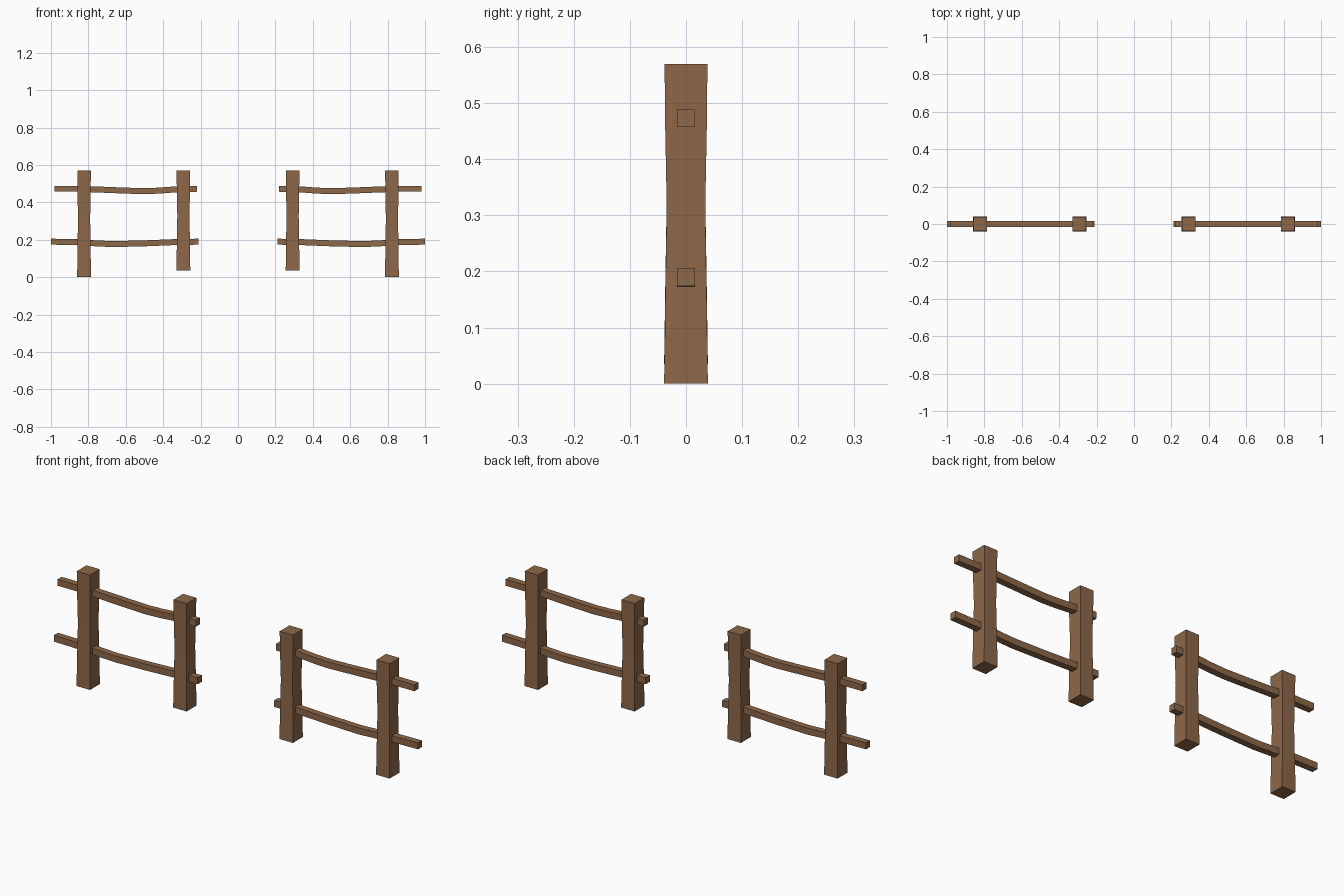
import bpy
import bmesh
from mathutils import Vector

cube = bpy.data.objects.get("Cube")
if cube:
    bpy.data.objects.remove(cube, do_unlink=True)

# Single weathered wood colour
wood = bpy.data.materials.new("brown_wood")
wood.use_nodes = True
colour = (0.270, 0.138, 0.067, 1)
wood.diffuse_color = colour
shader = wood.node_tree.nodes["Principled BSDF"]
shader.inputs["Base Color"].default_value = colour
shader.inputs["Roughness"].default_value = 0.9


def beam(name, sections, u, v):
    """Square beam lofted through (centre, half_u, half_v) sections, mirrored across x."""
    u, v = Vector(u), Vector(v)
    bm = bmesh.new()
    rings = []
    for centre, hu, hv in sections:
        rings.append([bm.verts.new(Vector(centre) + u * hu * a + v * hv * b)
                      for a, b in ((-1, -1), (1, -1), (1, 1), (-1, 1))])
    for low, high in zip(rings, rings[1:]):
        for i in range(4):
            j = (i + 1) % 4
            bm.faces.new((low[i], low[j], high[j], high[i]))
    bm.faces.new(rings[0])
    bm.faces.new(rings[-1])
    bmesh.ops.recalc_face_normals(bm, faces=bm.faces)
    mesh = bpy.data.meshes.new(name)
    bm.to_mesh(mesh)
    bm.free()
    mesh.materials.append(wood)
    obj = bpy.data.objects.new(name, mesh)
    bpy.context.collection.objects.link(obj)
    mirror = obj.modifiers.new("other_section", 'MIRROR')
    mirror.use_mirror_merge = False
    return obj


def post(name, x, bottom, top):
    # Slightly waisted upright
    waist = ((0, 1), (0.3, 0.94), (0.55, 0.88), (0.8, 0.95), (1, 0.98))
    beam(name, [((x, 0, bottom + (top - bottom) * t), 0.037 * w, 0.039 * w)
                for t, w in waist], (1, 0, 0), (0, 1, 0))


def rail(name, path):
    # Thin sagging crossbar
    beam(name, [((x, 0, z), 0.016, 0.016) for x, z in path], (0, 1, 0), (0, 0, 1))


post("outer_posts", 0.823, 0, 0.57)
post("inner_posts", 0.292, 0.035, 0.57)
rail("top_rails", [(0.22, 0.473), (0.33, 0.470), (0.42, 0.463), (0.5, 0.460),
                   (0.6, 0.463), (0.78, 0.470), (0.86, 0.473), (0.98, 0.473)])
rail("bottom_rails", [(0.21, 0.190), (0.33, 0.188), (0.50, 0.181), (0.67, 0.177),
                      (0.76, 0.181), (0.86, 0.188), (1.0, 0.190)])
